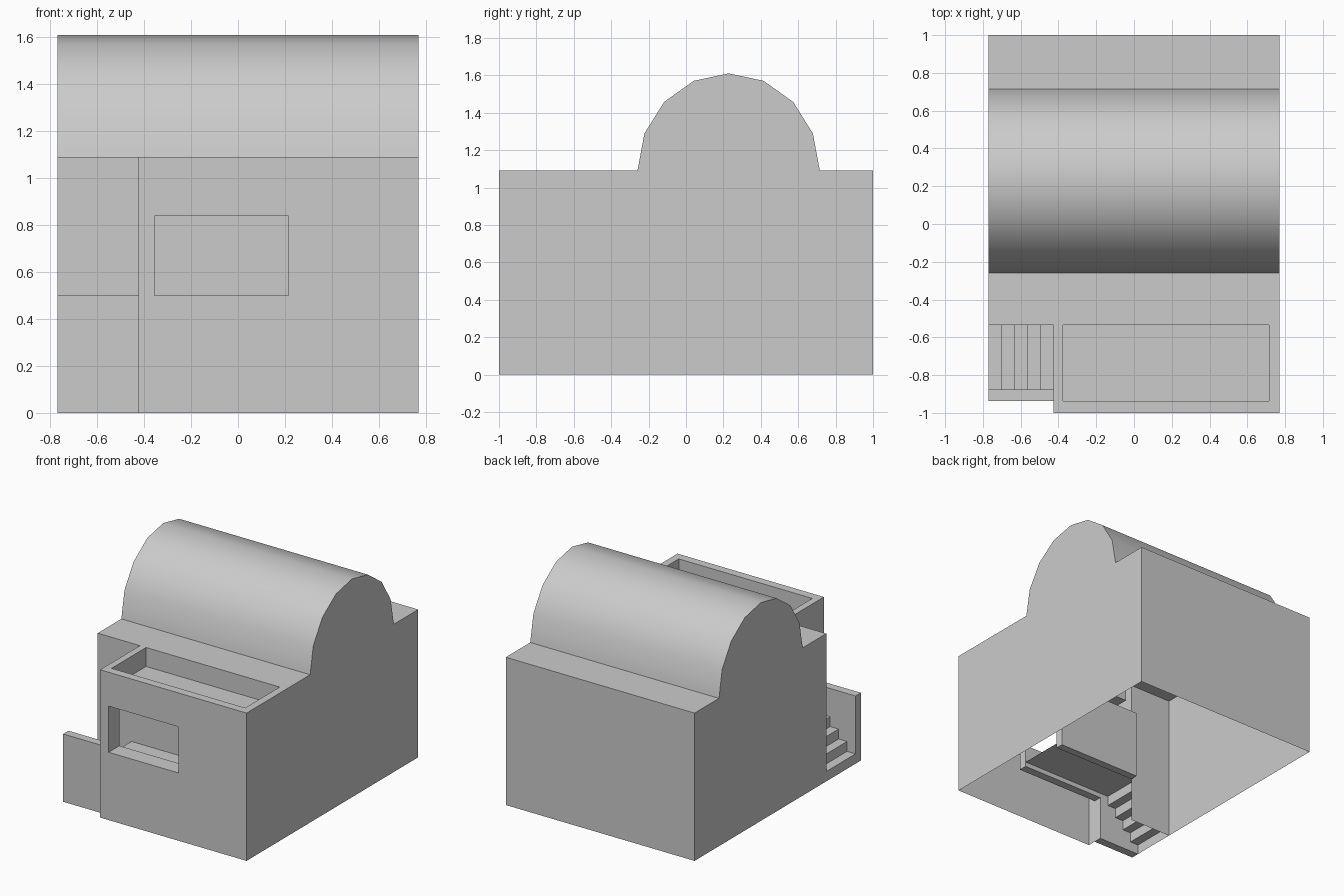
import bpy, bmesh, math

if "Cube" in bpy.data.objects:
    bpy.data.objects.remove(bpy.data.objects["Cube"])

X0, X1 = -0.77, 0.77        # outer side walls
PX = -0.425                 # left side of the porch
YF, YM, YB = -1.0, -0.535, 1.0
TOP = 1.09


def make(name, polys, smooth=False):
    bm = bmesh.new()
    for p in polys:
        bm.faces.new([bm.verts.new(v) for v in p])
    bmesh.ops.remove_doubles(bm, verts=bm.verts, dist=0.0005)
    bmesh.ops.recalc_face_normals(bm, faces=bm.faces)
    me = bpy.data.meshes.new(name)
    bm.to_mesh(me)
    bm.free()
    ob = bpy.data.objects.new(name, me)
    bpy.context.collection.objects.link(ob)
    if smooth:
        bpy.context.view_layer.objects.active = ob
        ob.select_set(True)
        bpy.ops.object.shade_smooth_by_angle(angle=math.radians(30))
        ob.select_set(False)
    return ob


def px(x, y0, y1, z0, z1):
    return [(x, y0, z0), (x, y1, z0), (x, y1, z1), (x, y0, z1)]


def py(y, x0, x1, z0, z1):
    return [(x0, y, z0), (x1, y, z0), (x1, y, z1), (x0, y, z1)]


def pz(z, x0, x1, y0, y1):
    return [(x0, y0, z), (x1, y0, z), (x1, y1, z), (x0, y1, z)]


def box(name, x0, x1, y0, y1, z0, z1):
    return make(name, [px(x0, y0, y1, z0, z1), px(x1, y0, y1, z0, z1),
                       py(y0, x0, x1, z0, z1), py(y1, x0, x1, z0, z1),
                       pz(z0, x0, x1, y0, y1), pz(z1, x0, x1, y0, y1)])


def strip(profile, x0, x1):
    return [[(x0, *a), (x1, *a), (x1, *b), (x0, *b)]
            for a, b in zip(profile, profile[1:])]


# Main hall: side gables, flat ledges, back wall, barrel roof (open underneath)
arc = [(0.228 - 0.4875 * math.cos(math.pi * i / 8),
        TOP + 0.52 * math.sin(math.pi * i / 8)) for i in range(9)]
over = [(YM, TOP)] + arc + [(YB, TOP), (YB, 0)]
hall = strip(over, X0, X1)
hall.append([(X0, *p) for p in [(YM, 0)] + over])
hall.append([(X1, *p) for p in [(YF, 0), (YF, TOP)] + over])
hall.append(py(YM, X0, PX, 0, TOP))
make("hall_shell", hall, smooth=True)

# Porch: front wall with window, window reveals, side wall with doorway
WX0, WX1, WZ0, WZ1 = -0.355, 0.215, 0.5, 0.84
YI = -0.937                 # inside of the front wall
make("porch_walls", [
    py(YF, PX, X1, 0, WZ0), py(YF, PX, X1, WZ1, TOP),
    py(YF, PX, WX0, WZ0, WZ1), py(YF, WX1, X1, WZ0, WZ1),
    px(PX, YF, YI, 0, WZ1), px(PX, YF, YM, WZ1, TOP)])
make("window_reveals", [
    pz(WZ0, WX0, WX1, YF, YI), pz(WZ1, WX0, WX1, YF, -0.875),
    px(WX0, YF, -0.875, WZ0, WZ1), px(WX1, YF, -0.875, WZ0, WZ1)])

# Parapet rim and sunken porch roof
RX0, RX1, RZ = -0.375, 0.715, 0.95
make("parapet", [
    pz(TOP, PX, X1, YF, YI), pz(TOP, PX, RX0, YI, YM), pz(TOP, RX1, X1, YI, YM),
    py(YI, RX0, RX1, RZ, TOP), py(YM, RX0, RX1, RZ, TOP),
    px(RX0, YI, YM, RZ, TOP), px(RX1, YI, YM, RZ, TOP),
    pz(RZ, RX0, RX1, YI, YM)])

# Stair and landing, with the side walls that hold them
LX, SY, RISE = 0.26, -0.875, 0.073
path, x = [], X0
for i in range(5):
    path += [(x, i * RISE), (x, (i + 1) * RISE)]
    x += 0.069
path.append((LX, 5 * RISE))
make("stair_and_landing",
     [[(a[0], SY, a[1]), (b[0], SY, b[1]), (b[0], YM, b[1]), (a[0], YM, a[1])]
      for a, b in zip(path, path[1:])])
box("stair_side_wall", X0, PX, YI, SY, 0, 0.5)
box("landing_front_wall", PX, LX, YI, SY, 0.33, 0.5)
box("landing_back_wall", PX, LX, YM, -0.478, 0.33, WZ1)
